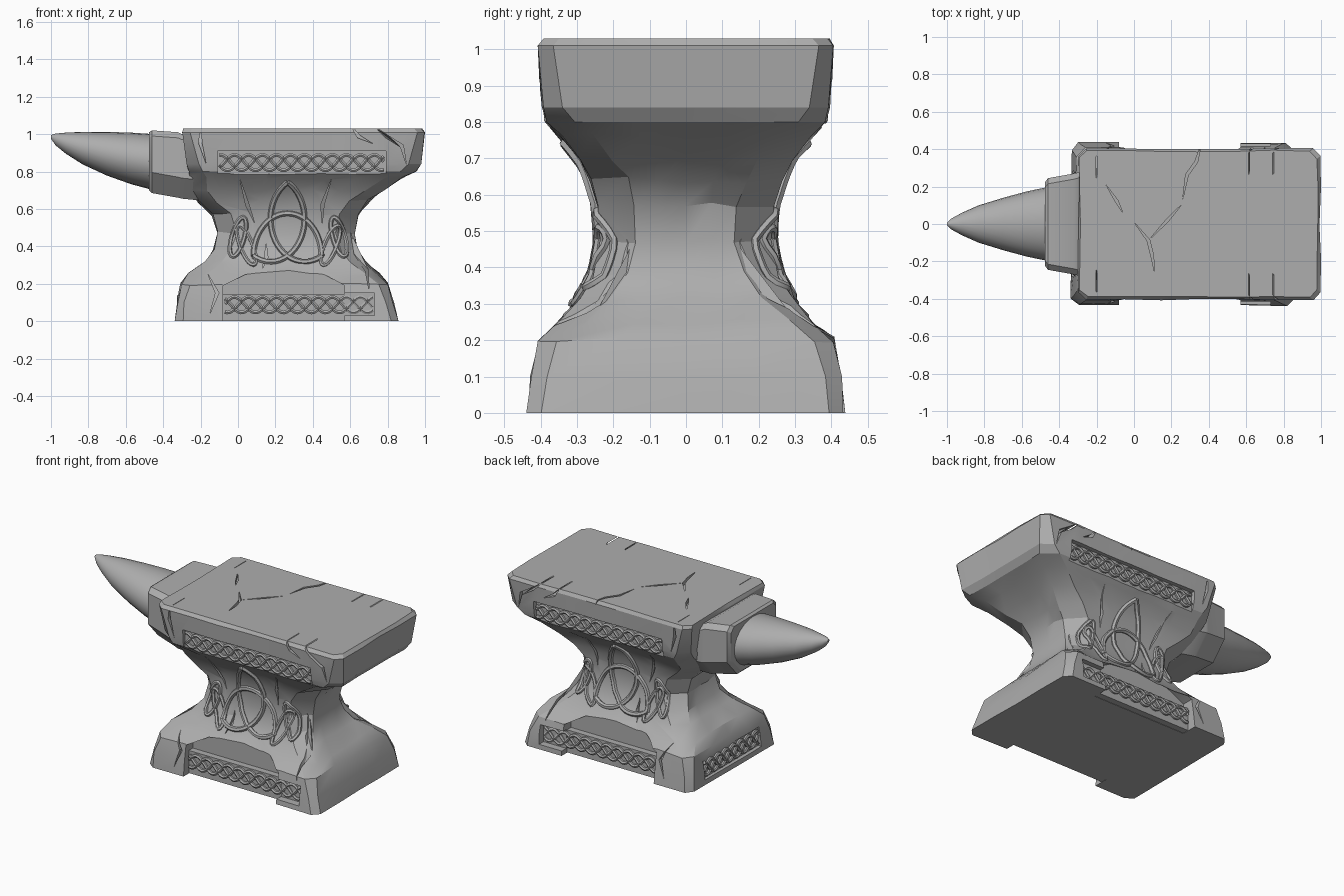
import bpy, bmesh, math, random
from mathutils import Vector, Euler
from mathutils.bvhtree import BVHTree

random.seed(4)
if "Cube" in bpy.data.objects:
    bpy.data.objects.remove(bpy.data.objects["Cube"])

stone = bpy.data.materials.new("grey_stone")
stone.use_nodes = True
stone.diffuse_color = (0.42, 0.42, 0.42, 1)
bsdf = next(n for n in stone.node_tree.nodes if n.type == 'BSDF_PRINCIPLED')
bsdf.inputs["Base Color"].default_value = stone.diffuse_color
bsdf.inputs["Roughness"].default_value = 0.8


def activate(ob):
    bpy.ops.object.select_all(action='DESELECT')
    ob.select_set(True)
    bpy.context.view_layer.objects.active = ob


def smooth(ob, degrees=25):
    activate(ob)
    bpy.ops.object.shade_smooth_by_angle(angle=math.radians(degrees))


def loft(name, rings):
    """Skin closed rings of equal length and cap both ends."""
    bm = bmesh.new()
    rows = [[bm.verts.new(p) for p in ring] for ring in rings]
    n = len(rows[0])
    for a, b in zip(rows, rows[1:]):
        for i in range(n):
            bm.faces.new((a[i], a[(i + 1) % n], b[(i + 1) % n], b[i]))
    bm.faces.new(rows[0])
    bm.faces.new(rows[-1])
    bmesh.ops.recalc_face_normals(bm, faces=bm.faces)
    mesh = bpy.data.meshes.new(name)
    bm.to_mesh(mesh)
    bm.free()
    ob = bpy.data.objects.new(name, mesh)
    bpy.context.collection.objects.link(ob)
    mesh.materials.append(stone)
    return ob


def box(name, x, y, z):
    return loft(name, [[(x[0], y[0], h), (x[1], y[0], h), (x[1], y[1], h), (x[0], y[1], h)] for h in z])


def cut(target, cutter):
    """Subtract the cutter from the target and discard it."""
    cutter.hide_render = True
    mod = target.modifiers.new("cut", 'BOOLEAN')
    mod.operation, mod.solver, mod.object = 'DIFFERENCE', 'EXACT', cutter
    activate(target)
    bpy.ops.object.modifier_apply(modifier=mod.name)
    bpy.data.objects.remove(cutter)


def ribbon(name, paths, radius, closed=False):
    """Raised carved strands along the given paths."""
    curve = bpy.data.curves.new(name, 'CURVE')
    curve.dimensions = '3D'
    curve.bevel_depth, curve.bevel_resolution = radius, 1
    curve.use_fill_caps = True
    for path in paths:
        sp = curve.splines.new('POLY')
        sp.points.add(len(path) - 1)
        for pt, co in zip(sp.points, path):
            pt.co = (*co, 1)
        sp.use_cyclic_u = closed
    ob = bpy.data.objects.new(name, curve)
    bpy.context.collection.objects.link(ob)
    curve.materials.append(stone)
    activate(ob)
    bpy.ops.object.convert(target='MESH')
    smooth(bpy.context.object, 50)


# Body: height, left x, right x, half depth, corner cut
sections = [
    (0, -.34, .86, .44, .04), (.1, -.33, .835, .43, .04), (.2, -.31, .805, .41, .05),
    (.25, -.27, .76, .355, .07), (.31, -.18, .685, .295, .08), (.38, -.135, .645, .258, .09),
    (.47, -.11, .625, .24, .1), (.57, -.14, .645, .245, .1), (.64, -.22, .70, .265, .1),
    (.70, -.26, .775, .295, .09), (.76, -.265, .88, .35, .09), (.80, -.27, .955, .39, .08),
    (.84, -.275, .98, .4, .06), (1.01, -.30, 1, .408, .04), (1.03, -.295, .985, .395, .04)]


def body_ring(z, xl, xr, y, c):
    corners = [(xl + c, -y), (xr - c, -y), (xr, c - y), (xr, y - c),
               (xr - c, y), (xl + c, y), (xl, y - c), (xl, c - y)]
    ring = []
    for i, a in enumerate(corners):
        a, b = Vector(a), Vector(corners[(i + 1) % 8])
        steps = (6, 1, 4, 1)[i % 4]
        for k in range(steps):
            p = a.lerp(b, k / steps)
            dz = random.uniform(-.01, .01) if .1 < z < .8 else 0
            j = random.uniform(-.009, 0)
            ring.append((p.x - j * (1 if p.x < .3 else -1), p.y - j * (1 if p.y < 0 else -1), z + dz))
    return ring


body = loft("anvil_body", [body_ring(*s) for s in sections])
bm = bmesh.new()
bm.from_mesh(body.data)
surface = BVHTree.FromBMesh(bm)
bm.free()


def on_side(x, z, side, lift=0):
    """Point on the front (-1) or back (1) of the body."""
    hit = surface.ray_cast(Vector((x, side * 2, z)), Vector((0, -side, 0)))[0]
    return Vector((x, (hit.y if hit else side * .24) + side * lift, z))


def crack_outline(pts, width):
    pts = [Vector(p) for p in pts]
    d = (pts[-1] - pts[0]).normalized()
    off = Vector((-d.y, d.x)) * width
    return pts + [p + off for p in reversed(pts[1:-1])]


def side_crack(pts, side, width=.018, depth=.025):
    line = crack_outline(pts, width)
    cut(body, loft("crack", [[on_side(*p, side, lift) for p in line] for lift in (-depth, .09)]))


def braid(name, u, v, place, radius=.011):
    """Three interwoven strands filling a panel."""
    mid, amp = (v[0] + v[1]) / 2, (v[1] - v[0]) / 2 - radius
    n = int((u[1] - u[0]) / .012)
    paths = []
    for k in range(3):
        path = []
        for i in range(n + 1):
            s = u[0] + (u[1] - u[0]) * i / n
            path.append(place(s, mid + amp * math.sin(s * 28 + k * math.tau / 3)))
        paths.append(path)
    ribbon(name, paths, radius)


arch = [(-.08, -.05), (.57, -.05), (.57, .19), (.46, .25), (.25, .275), (.04, .25), (-.08, .19)]
side_cracks = [
    [(.72, 1.05), (.79, .98), (.87, .93), (.9, .84)], [(.6, 1.05), (.64, .98), (.72, .95)],
    [(-.2, 1.05), (-.21, .95), (-.17, .84)], [(.45, .52), (.46, .62), (.5, .76)],
    [(.09, .52), (.06, .62), (.01, .76)], [(.13, .28), (.16, .34), (.15, .42)],
    [(.6, .48), (.62, .36), (.68, .27), (.7, .17)], [(-.16, .25), (-.12, .15), (-.15, .04)]]

for side, label in ((-1, "front"), (1, "back")):
    # Arched recess between the feet and sunken panels
    cut(body, loft("arch_cutter", [[(x, side * d, z) for x, z in arch] for d in (.338, .6)]))
    cut(body, box("foot_cutter", (.56, .73), sorted((side * .385, side * .6)), (.03, .15)))
    cut(body, box("panel_cutter", (-.11, .79), sorted((side * .372, side * .6)), (.785, .91)))
    for pts in side_cracks:
        side_crack(pts, side)
    plate = box(label + "_base_plate", (-.085, .575), sorted((side * .33, side * .378)), (.002, .145))
    braid(label + "_base_knotwork", (-.07, .72), (.035, .14), lambda s, t: (s, side * .385, t))
    braid(label + "_top_knotwork", (-.1, .78), (.795, .9), lambda s, t: (s, side * .38, t))

    # Three-cornered knot from three half circles, with an inner ring
    arcs = []
    for k in range(3):
        turn = k * math.tau / 3
        path = []
        for i in range(25):
            a = math.pi * i / 24
            x, y = math.sqrt(3) * math.cos(a), math.sqrt(3) * math.sin(a) - 1
            u = x * math.cos(turn) - y * math.sin(turn)
            v = x * math.sin(turn) + y * math.cos(turn)
            path.append(on_side(.265 + u * .105, .48 + v * .132, side, .004))
        arcs.append(path)
    ribbon(label + "_triangle_knot", arcs, .015)

    # Interlocked loops on the waist corners
    loops = []
    for cx, lean in ((.02, 1), (.52, -1)):
        for shift, tilt in ((-.02, .25), (.025, -.35)):
            loop = []
            for i in range(24):
                a = math.tau * i / 24
                u, v = .035 * math.cos(a), .105 * math.sin(a)
                loop.append(on_side(cx + lean * (shift + u + v * tilt), .43 - shift + v, side, .003))
            loops.append(loop)
    ribbon(label + "_corner_knots", loops, .012, closed=True)

# Panel on the horn end of the base
cut(body, box("end_cutter", (-.5, -.31), (-.28, .28), (.03, .15)))
braid("end_knotwork", (-.27, .27), (.035, .145), lambda s, t: (-.315, s, t))

# Cracks across the top face
for pts in ([(-.15, .21), (-.1, .12), (-.06, .06)],
            [(0, .01), (.07, -.09), (.09, -.17), (.11, -.26)],
            [(.08, -.085), (.18, .01), (.26, .11)],
            [(.26, .13), (.29, .26), (.34, .33), (.36, .43)]):
    line = crack_outline(pts, .015)
    cut(body, loft("crack", [[(x, y, z) for x, y in line] for z in (1.005, 1.06)]))

# Chips knocked off the slab and base edges
for i in range(18):
    side = -1 if i % 2 else 1
    y, z = random.choice(((.425, 1.045), (.425, 1.045), (.45, .2)))
    x = random.uniform(-.25, .95) if z > 1 else random.choice((-.25, .66, .78))
    chip = box("chip", (-.05, .05), (-.02, .02), (-.02, .02))
    chip.location = (x, side * y, z)
    chip.rotation_euler = Euler((math.pi / 4 + random.uniform(-.3, .3), random.uniform(-.3, .3),
                                 random.uniform(-.25, .25)))
    bpy.context.view_layer.update()
    cut(body, chip)
smooth(body)


# Collar: x, half depth, bottom, top
def collar_ring(x, y, lo, hi):
    pts = [(-y + .1, lo), (y - .1, lo), (y, lo + .11), (y, hi - .03),
           (y - .03, hi), (-y + .03, hi), (-y, hi - .03), (-y, lo + .11)]
    return [(x, a, b) for a, b in pts]


collar = loft("horn_collar", [collar_ring(*s) for s in (
    (-.475, .225, .70, 1.01), (-.46, .245, .685, 1.02), (-.32, .27, .66, 1.01),
    (-.30, .275, .655, 1.0), (-.2, .26, .645, 1.0))])
smooth(collar)

# Horn: x, half depth, bottom, top
horn_rings = []
for x, y, lo, hi in ((-1, .008, .975, .995), (-.975, .03, .94, 1.003), (-.92, .06, .895, 1.008),
                     (-.83, .1, .838, 1.012), (-.70, .14, .778, 1.012), (-.57, .175, .732, 1.008),
                     (-.45, .2, .70, 1.0)):
    horn_rings.append([(x, y * math.cos(a), (lo + hi) / 2 + (hi - lo) / 2 * math.sin(a))
                       for a in (math.tau * k / 24 for k in range(24))])
smooth(loft("horn", horn_rings), 40)
